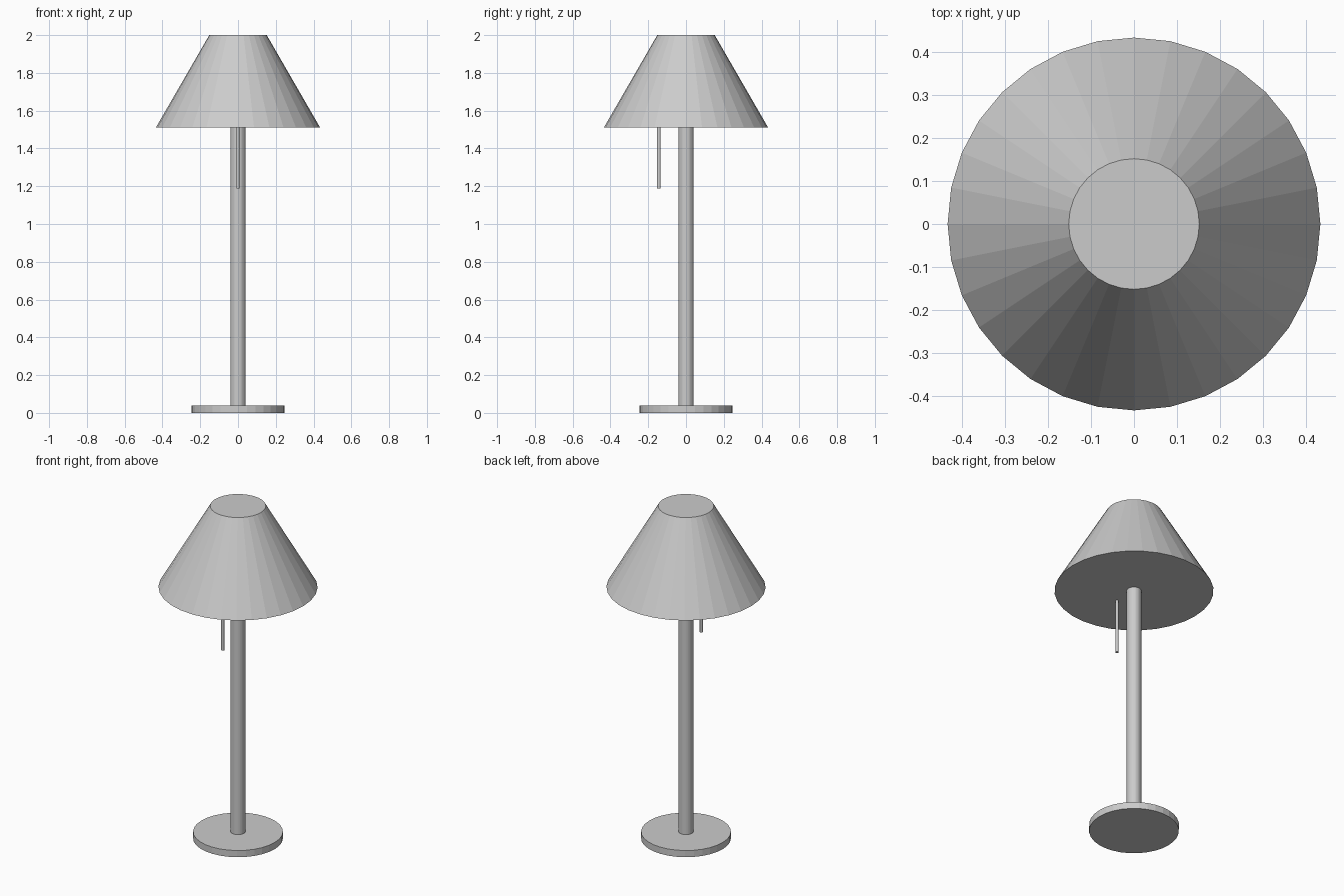
import bpy

if "Cube" in bpy.data.objects:
    bpy.data.objects.remove(bpy.data.objects["Cube"])


def frustum(name, r_bottom, r_top, z0, z1, y=0.0, sides=32):
    bpy.ops.mesh.primitive_cone_add(
        vertices=sides, radius1=r_bottom, radius2=r_top, depth=z1 - z0,
        location=(0, y, (z0 + z1) / 2))
    obj = bpy.context.object
    obj.name = name
    return obj


# Round foot
frustum("base", 0.245, 0.245, 0.0, 0.04)
# Upright post
frustum("pole", 0.04, 0.04, 0.04, 1.52)
# Closed tapered shade
frustum("shade", 0.434, 0.152, 1.512, 2.0)
# Pull cord hanging at the front
frustum("pull_cord", 0.009, 0.009, 1.187, 1.52, y=-0.144, sides=16)
